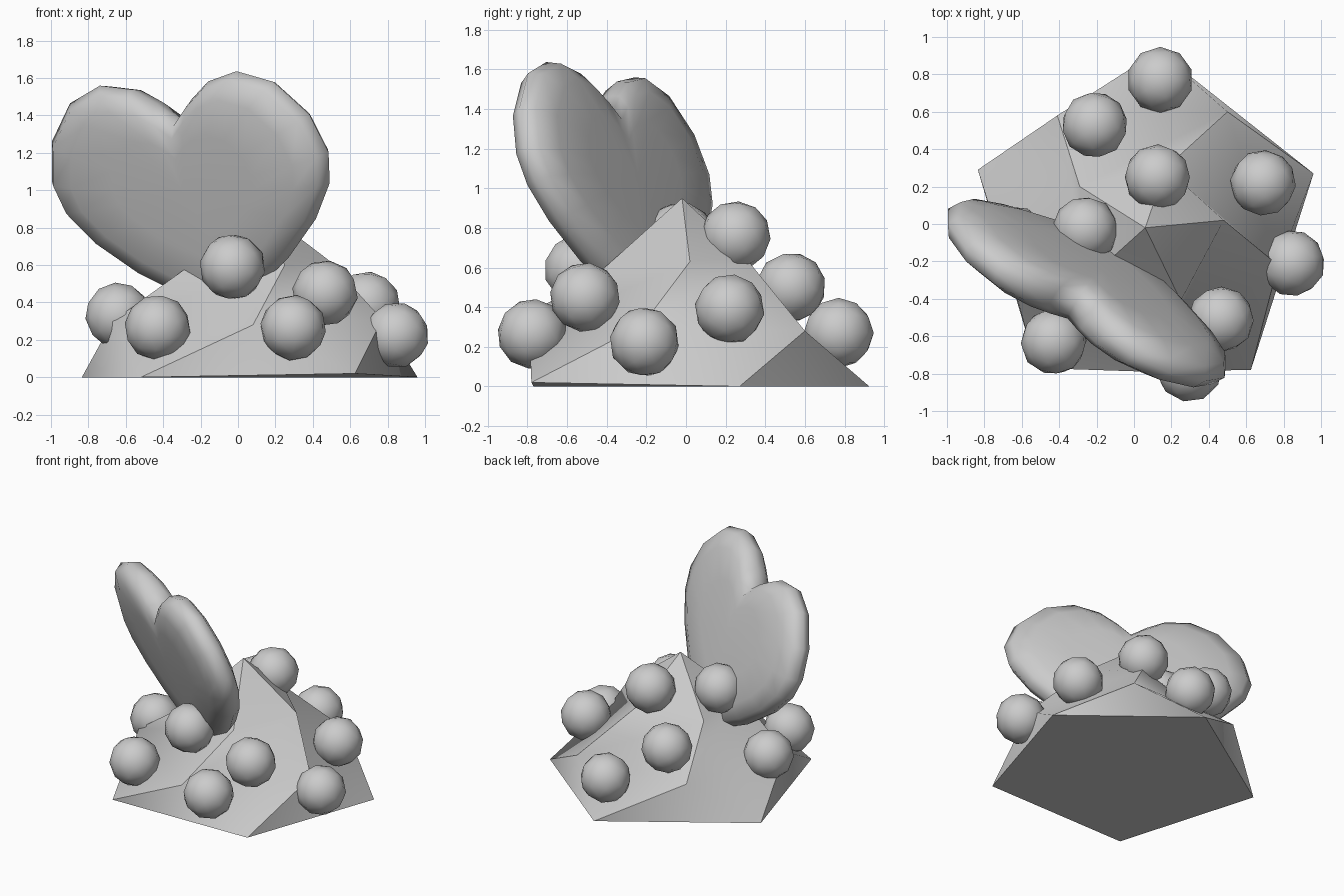
import bpy, bmesh
from mathutils import Vector

if "Cube" in bpy.data.objects:
    bpy.data.objects.remove(bpy.data.objects["Cube"])

GREY = (0.6, 0.6, 0.6, 1)
stone = bpy.data.materials.new("stone grey")
stone.use_nodes = True
stone.diffuse_color = GREY
stone.node_tree.nodes["Principled BSDF"].inputs["Base Color"].default_value = GREY


def finish(bm, name):
    """Turn a bmesh into a smooth shaded object."""
    bmesh.ops.recalc_face_normals(bm, faces=bm.faces[:])
    for f in bm.faces:
        f.smooth = True
    mesh = bpy.data.meshes.new(name)
    bm.to_mesh(mesh)
    bm.free()
    mesh.materials.append(stone)
    obj = bpy.data.objects.new(name, mesh)
    bpy.context.collection.objects.link(obj)
    return obj


# Faceted mound: floor corners, points above the floor edges, shoulders, peak
corners = [(-.52, -.77, 0), (.625, -.78, .02), (.96, .27, 0), (.13, .925, 0), (-.835, .29, 0)]
middles = [(.08, -.79, .28), (.77, -.22, .31), (.5, .6, .28), (-.41, .58, .295), (-.67, -.24, .3)]
shoulders = [(.25, -.41, .6), (.48, .02, .63), (.17, .3, .65), (-.29, .2, .6), (-.24, -.29, .61)]
bm = bmesh.new()
c, m, s = ([bm.verts.new(p) for p in ring] for ring in (corners, middles, shoulders))
peak = bm.verts.new((.06, -.02, .95))
for i in range(5):
    j = (i + 1) % 5
    bm.faces.new((c[i], c[j], m[i]))
    bm.faces.new((m[i], c[j], m[j]))
    bm.faces.new((m[i], m[j], s[j], s[i]))
    bm.faces.new((s[i], s[j], peak))
bm.faces.new(c[::-1])
# Sharp ridges spiral from each corner to the peak
for i in range(5):
    for a, b in ((c[i], m[i]), (m[i], s[i]), (s[i], peak), (c[i], c[(i + 1) % 5])):
        bm.edges.get((a, b)).smooth = False
finish(bm, "mound")

# Heart: mirrored outline, puffed out in rings on both sides
half = [(0, .27), (.11, .37), (.24, .46), (.43, .5), (.64, .42), (.81, .22), (.87, 0),
        (.83, -.17), (.69, -.36), (.46, -.56), (.22, -.71), (0, -.83)]
outline = half + [(-u, v) for u, v in half[-2:0:-1]]
centre = Vector((-.255, -.37, 1.125))
across = Vector((.85, -.52, .09)).normalized()
up = Vector((-.19, -.25, .945))
up = (up - across * up.dot(across)).normalized()
out = across.cross(up)
bm = bmesh.new()


def heart_ring(scale, depth):
    """Outline shrunk towards a point a little below the centre."""
    return [bm.verts.new(centre + across * u * scale + up * (v * scale - .1 * (1 - scale))
                         + out * depth) for u, v in outline]


rim = heart_ring(1, 0)
count = len(outline)
for side in (1, -1):
    previous = rim
    for scale, depth in ((.95, .07), (.8, .112), (.5, .125)):
        ring = heart_ring(scale, depth * side)
        for i in range(count):
            j = (i + 1) % count
            bm.faces.new((previous[i], previous[j], ring[j], ring[i]))
        previous = ring
    tip = bm.verts.new(centre - up * .1 + out * .128 * side)
    for i in range(count):
        bm.faces.new((previous[i], previous[(i + 1) % count], tip))
finish(bm, "heart")

# Round berries resting on the slopes
berries = [(.14, .77, .27), (-.21, .53, .5), (.125, .25, .76), (.69, .22, .39),
           (.845, -.21, .225), (.465, -.51, .45), (.295, -.775, .265), (-.43, -.63, .265),
           (-.26, -.03, .755), (-.03, -.54, .59), (-.64, -.08, .33)]
for n, place in enumerate(berries):
    bm = bmesh.new()
    bmesh.ops.create_icosphere(bm, subdivisions=2, radius=.177)
    berry = finish(bm, f"berry_{n + 1}")
    berry.location = place
    berry.rotation_euler = (n * .7, n * .4, n)
